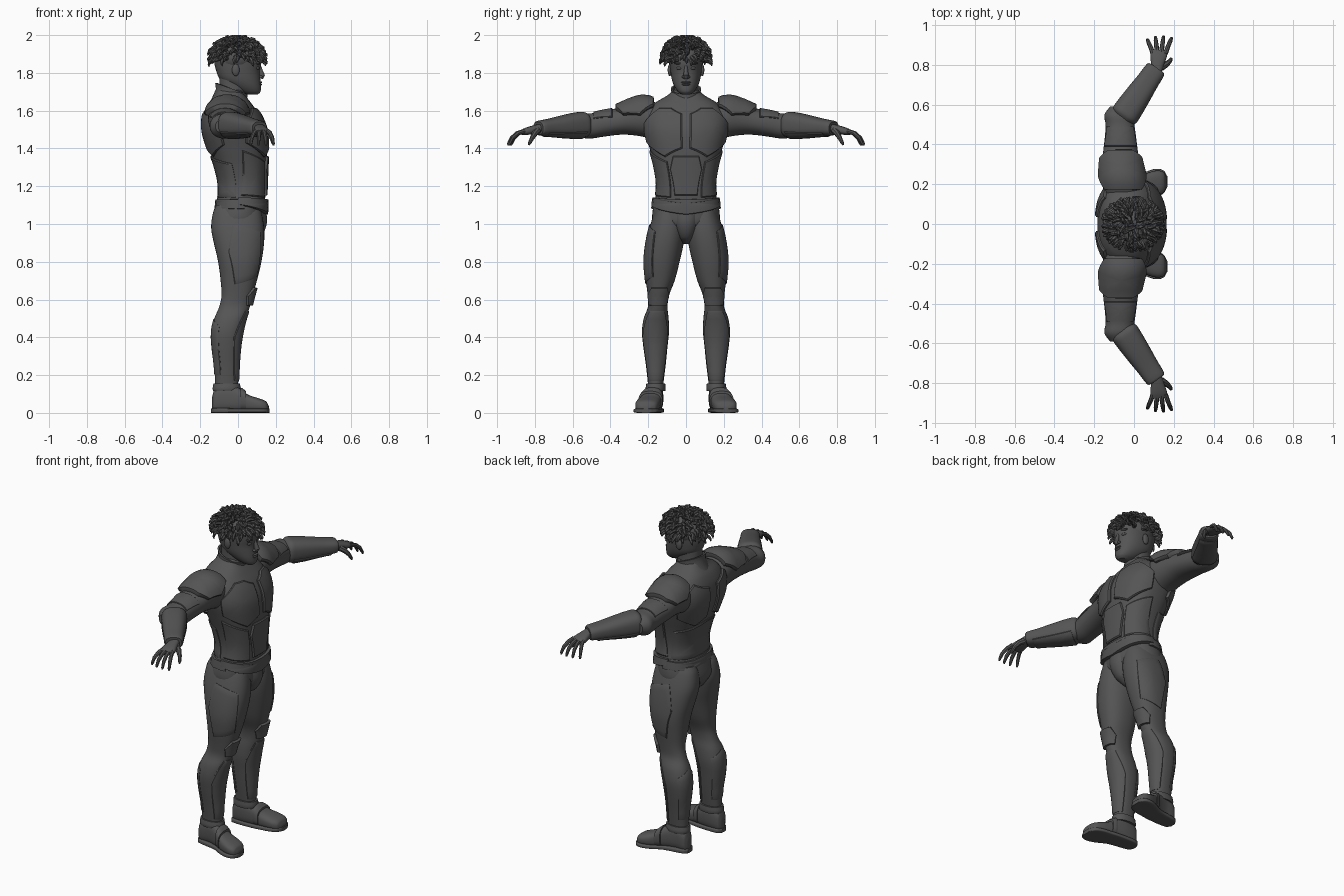
import bpy, bmesh, math, random
from mathutils import Vector, Matrix

random.seed(4)
cube = bpy.data.objects.get("Cube")
if cube:
    bpy.data.objects.remove(cube)

grey = bpy.data.materials.new("charcoal grey")
grey.use_nodes = True
grey.diffuse_color = (0.09, 0.09, 0.092, 1)
bsdf = next(n for n in grey.node_tree.nodes if n.type == 'BSDF_PRINCIPLED')
bsdf.inputs["Base Color"].default_value = grey.diffuse_color
bsdf.inputs["Roughness"].default_value = 0.7
parts = []


def finish(name, bm, pair=False):
    """Turn a bmesh into an object, or into a left and right pair."""
    for side, sign in (("left_", 1), ("right_", -1)) if pair else (("", 1),):
        copy = bm.copy()
        for v in copy.verts:
            v.co.y *= sign
        bmesh.ops.recalc_face_normals(copy, faces=copy.faces)
        mesh = bpy.data.meshes.new(side + name)
        copy.to_mesh(mesh)
        copy.free()
        mesh.materials.append(grey)
        ob = bpy.data.objects.new(side + name, mesh)
        bpy.context.collection.objects.link(ob)
        parts.append(ob)
    bm.free()


def blend(rings, t):
    """Smooth interpolation of ring values at key t."""
    t = min(max(t, rings[0][0]), rings[-1][0])
    i = max(k for k in range(len(rings) - 1) if rings[k][0] <= t)

    def slope(k, j):
        a, b = rings[max(k - 1, 0)], rings[min(k + 1, len(rings) - 1)]
        return (b[j] - a[j]) / (b[0] - a[0])
    p, q = rings[i], rings[i + 1]
    h = q[0] - p[0]
    s = (t - p[0]) / h
    return [(2*s**3 - 3*s*s + 1) * p[j] + (s**3 - 2*s*s + s) * h * slope(i, j)
            + (3*s*s - 2*s**3) * q[j] + (s**3 - s*s) * h * slope(i + 1, j) for j in range(1, 5)]


class Surface:
    """Rings are (key along axis, u max, u min, v min, v max)."""

    def __init__(self, rings, power=2.2, frame=Matrix.Identity(4)):
        self.rings, self.power, self.frame = rings, power, frame

    def local(self, a, t):
        u1, u0, v0, v1 = blend(self.rings, t)
        c, s = math.cos(a), math.sin(a)
        c = math.copysign(abs(c) ** (2 / self.power), c)
        s = math.copysign(abs(s) ** (2 / self.power), s)
        return Vector(((u1 + u0) / 2 + c * (u1 - u0) / 2, (v0 + v1) / 2 + s * (v1 - v0) / 2, t))

    def point(self, a, t, lift=0):
        p = self.local(a, t)
        if lift:
            n = self.local(a + .05, t) - self.local(a - .05, t)
            n = n.cross(self.local(a, t + .01) - self.local(a, t - .01))
            p += n.normalized() * lift
        return self.frame @ p

    def loft(self, name, pair=False, seg=40, sub=4):
        keys = [p[0] + (q[0] - p[0]) * k / sub for p, q in zip(self.rings, self.rings[1:]) for k in range(sub)]
        bm = bmesh.new()
        skin(bm, [[self.point(math.tau * k / seg, t) for k in range(seg)] for t in keys + [self.rings[-1][0]]])
        finish(name, bm, pair)

    def plate(self, name, outline, lift=.012, pair=False, sub=8):
        """Raised armour panel over an outline of (degrees, key)."""
        pts = [Vector(p).lerp(Vector(q), k / sub) for p, q in zip(outline, outline[1:] + outline[:1]) for k in range(sub)]
        mid = sum(pts, Vector((0, 0))) / len(pts)
        layers = [(1, -.008), (1, lift * .5), (.95, lift), (.75, lift), (.5, lift), (.25, lift), (.05, lift)]
        loops = []
        for size, up in layers:
            flat = [mid.lerp(p, size) for p in pts]
            loops.append([self.point(math.radians(p.x), p.y, up) for p in flat])
        bm = bmesh.new()
        skin(bm, loops)
        finish(name, bm, pair)


def skin(bm, loops):
    """Bridge a list of closed loops and cap both ends."""
    rows = [[bm.verts.new(p) for p in loop] for loop in loops]
    n = len(rows[0])
    for a, b in zip(rows, rows[1:]):
        for k in range(n):
            bm.faces.new((a[k], a[(k + 1) % n], b[(k + 1) % n], b[k]))
    bm.faces.new(rows[0][::-1])
    bm.faces.new(rows[-1])


def tube(bm, pts, radii, seg=8):
    pts = [Vector(p) for p in pts]
    loops = []
    for i, r in enumerate(radii):
        d = (pts[min(i + 1, len(pts) - 1)] - pts[max(i - 1, 0)]).normalized()
        u = d.orthogonal().normalized() if i == 0 else (u - d * u.dot(d)).normalized()
        w = d.cross(u)
        loops.append([pts[i] + (u * math.cos(math.tau * k / seg) + w * math.sin(math.tau * k / seg)) * r for k in range(seg)])
    skin(bm, loops)


def ball(name, loc, size, pair=False):
    bm = bmesh.new()
    bmesh.ops.create_uvsphere(bm, u_segments=24, v_segments=14, radius=1,
                              matrix=Matrix.Translation(loc) @ Matrix.Diagonal((*size, 1)))
    finish(name, bm, pair)


def axes(u, v, d, origin=(0, 0, 0)):
    m = Matrix((u, v, d)).transposed().to_4x4()
    m.translation = origin
    return m


def even(rows):
    """Rows (key, front, back, half width) to symmetric rings."""
    return [(k, f, b, -w, w) for k, f, b, w in rows]


# Torso and its armour panels
Surface(even([(.94, .09, -.1, .1), (1, .135, -.135, .17), (1.06, .14, -.13, .178), (1.14, .14, -.11, .16)])).loft("pelvis")
torso = Surface(even([(1.09, .143, -.108, .168), (1.2, .146, -.1, .152), (1.3, .15, -.12, .165), (1.4, .153, -.155, .192),
                      (1.5, .145, -.182, .218), (1.58, .112, -.178, .21), (1.64, .07, -.155, .165),
                      (1.68, .04, -.125, .1), (1.71, .03, -.11, .065)]), 2.5)
torso.loft("torso")
torso.plate("chest_plate", [(3, 1.58), (3, 1.4), (32, 1.355), (78, 1.43), (74, 1.53), (40, 1.61), (18, 1.61)], .013, True)
torso.plate("abdomen_plate", [(-17, 1.36), (17, 1.36), (25, 1.29), (17, 1.15), (-17, 1.15), (-25, 1.29)], .012)
torso.plate("waist_side_plate", [(30, 1.33), (85, 1.39), (92, 1.15), (25, 1.14)], .008, True)
torso.plate("back_plate", [(110, 1.42), (150, 1.36), (174, 1.4), (174, 1.58), (140, 1.62), (112, 1.54)], .014, True)
torso.plate("lower_back_plate", [(100, 1.14), (260, 1.14), (256, 1.32), (180, 1.36), (104, 1.32)], .008)
hem = Surface(even([(1.04, .145, -.12, .178), (1.09, .147, -.112, .172), (1.16, .146, -.105, .16)]), 2.5)
hem.plate("front_hem", [(-95, 1.1), (0, 1.05), (95, 1.1), (95, 1.14), (0, 1.13), (-95, 1.14)], .014)
hem.plate("back_hem", [(85, 1.08), (275, 1.08), (275, 1.13), (85, 1.13)], .012)
Surface(even([(.895, .07, -.03, .02), (.93, .12, -.06, .05), (1, .152, -.06, .075), (1.07, .15, -.05, .085)])).loft("groin_guard")

# Standing collar, tilted down at the front
bm = bmesh.new()
loops = []
for lift, grow in ((-.06, .03), (0, .004), (.032, .008), (.032, -.002), (-.02, -.008)):
    ring = [math.tau * k / 36 for k in range(36)]
    loops.append([(-.035 + (.078 + grow) * math.cos(a), (.072 + grow) * math.sin(a),
                   1.685 + lift - .03 * math.cos(a)) for a in ring])
skin(bm, loops)
finish("collar", bm)

# Legs with thigh, knee and shin armour
leg = Surface([(.08, -.01, -.115, .13, .195), (.14, 0, -.12, .122, .2), (.25, .004, -.125, .108, .212),
               (.35, .012, -.137, .098, .226), (.43, .025, -.14, .09, .233), (.5, .042, -.125, .092, .224),
               (.56, .062, -.1, .098, .202), (.62, .078, -.087, .09, .203), (.7, .1, -.092, .06, .212),
               (.8, .124, -.105, .034, .22), (.9, .138, -.128, .012, .21), (.98, .138, -.142, .004, .193),
               (1.06, .125, -.132, .015, .168), (1.1, .11, -.115, .03, .15)], 2.3)
leg.loft("leg", True)
leg.plate("thigh_plate", [(25, .72), (100, .68), (115, .85), (95, 1), (35, .96)], .006, True)
leg.plate("knee_plate", [(-45, .57), (45, .57), (55, .62), (30, .665), (-30, .665), (-55, .62)], .014, True)
leg.plate("shin_plate", [(-55, .17), (55, .17), (65, .4), (40, .54), (-40, .54), (-65, .4)], .006, True)
leg.plate("calf_plate", [(115, .2), (245, .2), (240, .46), (180, .5), (120, .46)], .004, True)
Surface([(.115, .012, -.132, .11, .212), (.13, .014, -.134, .108, .214), (.155, .01, -.13, .11, .21)]).loft("boot_cuff", True)

# Shoes run along x
along_x = axes((0, 1, 0), (0, 0, 1), (1, 0, 0))
Surface([(-.138, .18, .145, .02, .08), (-.125, .2, .127, .005, .125), (-.06, .208, .12, .005, .15), (0, .225, .125, .005, .135),
         (.05, .25, .133, .005, .098), (.11, .268, .142, .005, .077), (.15, .26, .16, .005, .06),
         (.163, .235, .19, .01, .035)], 2.7, along_x).loft("shoe", True)
Surface([(-.142, .185, .142, 0, .022), (-.125, .206, .12, 0, .026), (0, .231, .12, 0, .024), (.06, .262, .128, 0, .024),
         (.11, .277, .136, 0, .024), (.15, .268, .155, 0, .024), (.168, .238, .187, 0, .022)], 5, along_x).loft("sole", True)
shoe_strap = Surface([(.012, .238, .122, .01, .135), (.025, .244, .122, .01, .129), (.042, .252, .126, .01, .115)], 2.7, along_x)
shoe_strap.loft("shoe_strap", True)

# Upper arms run along y, shoulder pads wrap over them
arm = Surface([(.13, .05, -.15, 1.43, 1.63), (.22, .045, -.158, 1.46, 1.662), (.3, .03, -.158, 1.472, 1.642),
               (.36, .02, -.155, 1.472, 1.615), (.44, .01, -.146, 1.462, 1.6), (.5, .002, -.143, 1.453, 1.586),
               (.55, -.002, -.148, 1.457, 1.58), (.59, -.025, -.12, 1.48, 1.555)], 2.2, axes((1, 0, 0), (0, 0, 1), (0, 1, 0)))
arm.loft("upper_arm", True)
arm.plate("shoulder_pad", [(5, .24), (40, .175), (140, .175), (175, .24), (165, .33), (125, .37), (55, .37), (15, .33)], .024, True)
arm.plate("upper_arm_plate", [(20, .39), (160, .39), (150, .49), (30, .49)], .006, True)

# Forearm guards angle forward
d = Vector((.17, .25, -.02)).normalized()
u = Vector((.826, -.563, 0))
fore = Surface([(t, w, -w, -h, h) for t, w, h in ((-.01, .05, .05), (.01, .069, .066), (.04, .071, .068), (.12, .066, .06),
                (.22, .057, .046), (.29, .052, .039), (.3, .045, .034))], 2.6, axes(u, u.cross(d) * -1, d, (-.055, .535, 1.527)))
fore.loft("forearm_guard", True)
fore.plate("forearm_plate", [(25, .03), (155, .03), (145, .26), (35, .26)], .007, True)

# Hands: palm, four fingers and a thumb
d = Vector((.13, .95, -.22)).normalized()
u = Vector((.99, -.135, 0)).normalized()
Surface([(t, w, -w, -h, h) for t, w, h in ((0, .028, .022), (.04, .034, .022), (.08, .042, .019), (.105, .038, .013))],
        2.5, axes(u, u.cross(d) * -1, d, (.113, .77, 1.508))).loft("palm", True)
bm = bmesh.new()
for k, reach in enumerate((.92, 1, .97, .82)):
    x, spread = .158 - .021 * k, .03 - .019 * k
    tube(bm, [(x, .855, 1.492), (x + spread * .4, .855 + .038 * reach, 1.481), (x + spread * .8, .855 + .068 * reach, 1.456),
              (x + spread, .855 + .085 * reach, 1.425), (x + spread, .855 + .087 * reach, 1.415)], [.012, .0115, .0105, .008, .004])
tube(bm, [(.135, .785, 1.495), (.16, .8, 1.48), (.178, .815, 1.455), (.186, .828, 1.428), (.187, .832, 1.418)],
     [.018, .016, .012, .009, .004])
finish("fingers", bm, True)

# Neck, head and face
Surface(even([(1.6, .03, -.11, .075), (1.7, .042, -.098, .062), (1.79, .05, -.1, .062)])).loft("neck")
head = Surface(even([(1.685, .105, .05, .022), (1.7, .119, .01, .042), (1.73, .121, -.045, .062), (1.765, .118, -.095, .075),
                     (1.81, .115, -.115, .082), (1.85, .122, -.125, .086), (1.9, .115, -.128, .09),
                     (1.94, .085, -.105, .075), (1.965, .03, -.05, .035)]), 2.2)
head.loft("head")
bm = bmesh.new()
tube(bm, [(.112, 0, 1.845), (.12, 0, 1.815), (.128, 0, 1.787), (.122, 0, 1.77)], [.007, .01, .015, .01], 12)
finish("nose", bm)
ball("nostril", (.119, .013, 1.779), (.011, .009, .008), True)
ball("upper_lip", (.116, 0, 1.75), (.012, .026, .006))
ball("lower_lip", (.115, 0, 1.739), (.012, .022, .007))
ball("eyelid", (.1, .034, 1.825), (.014, .017, .009), True)
ball("brow", (.104, .036, 1.851), (.014, .027, .007), True)
ball("ear", (-.012, .086, 1.815), (.02, .011, .032), True)

# Hair: a cap covered with short drooping locks
centre = Vector((-.006, 0, 1.885))
ball("hair_cap", centre, (.118, .098, .09))
bm = bmesh.new()
count = 190
for k in range(count):
    cz = 1 - 1.2 * (k + .5) / count
    a = k * 2.39996 + random.uniform(-.2, .2)
    r = math.sqrt(1 - cz * cz)
    n = Vector((r * math.cos(a), r * math.sin(a), cz))
    swirl = Vector((random.uniform(-1, 1), random.uniform(-1, 1), random.uniform(-.6, .3)))
    p = centre + Vector((n.x * .113, n.y * .093, n.z * .086))
    out = (n * .5 + Vector((n.x, n.y, -.5)) * .5 + swirl * .6).normalized()
    path = [p, p + n * .014, p + n * .022 + out * .012, p + n * .02 + out * .028 - Vector((0, 0, .006)),
            p + n * .014 + out * .036 - Vector((0, 0, .014))]
    tube(bm, path, [.011, .0105, .0095, .007, .002], 6)
for v in bm.verts:
    v.co.z = min(v.co.z, 2)
finish("hair_locks", bm)

# Smooth shading that keeps armour edges crisp
bpy.ops.object.select_all(action='DESELECT')
for ob in parts:
    ob.select_set(True)
bpy.context.view_layer.objects.active = parts[0]
bpy.ops.object.shade_smooth_by_angle(angle=math.radians(35))
